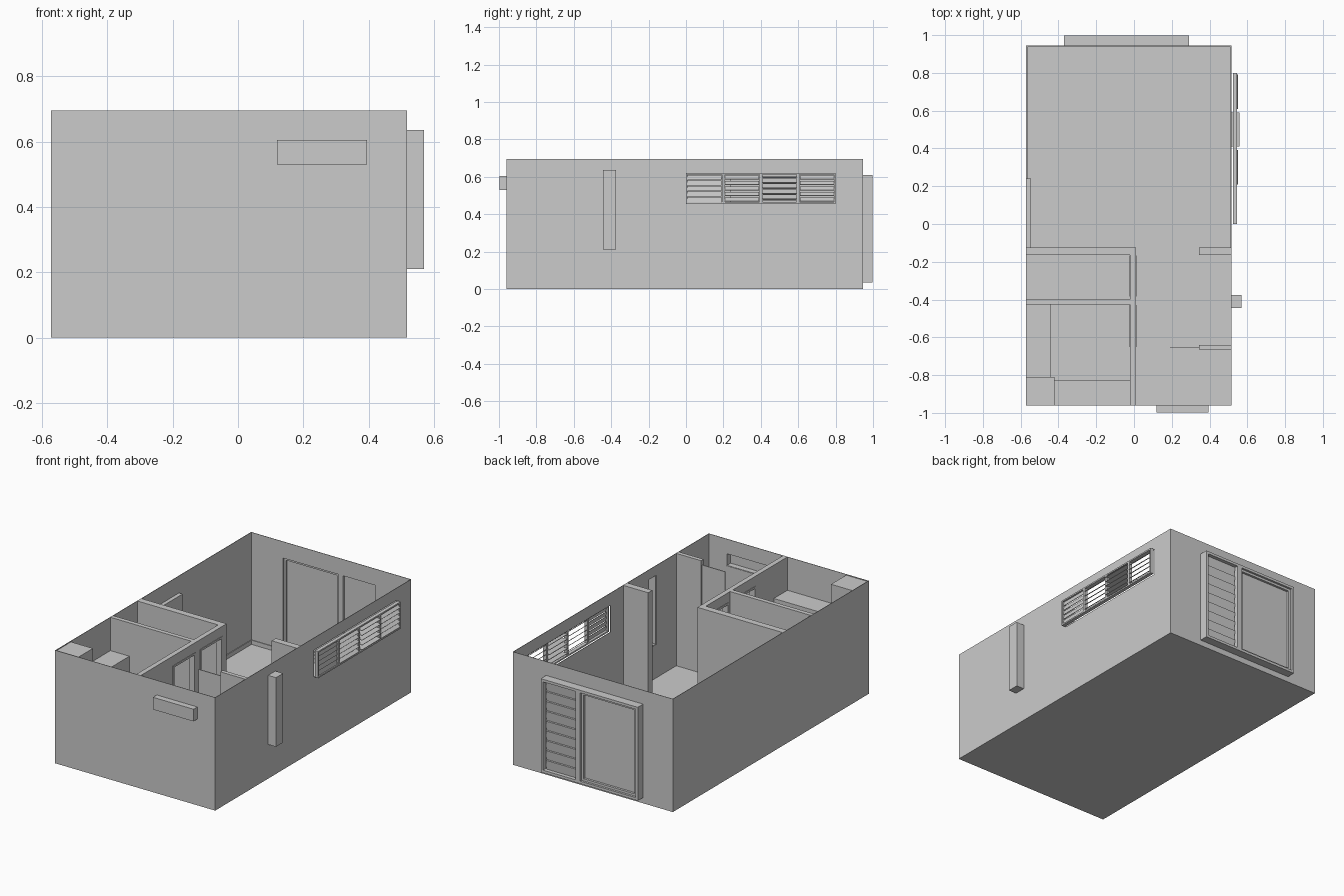
import bpy, bmesh, math
from mathutils import Matrix, Vector

if "Cube" in bpy.data.objects:
    bpy.data.objects.remove(bpy.data.objects["Cube"])

X0, X1, Y0, Y1, H = -0.572, 0.517, -0.96, 0.945, 0.695


def finish(name, bm):
    bmesh.ops.recalc_face_normals(bm, faces=bm.faces)
    me = bpy.data.meshes.new(name)
    bm.to_mesh(me)
    bm.free()
    ob = bpy.data.objects.new(name, me)
    bpy.context.collection.objects.link(ob)
    return ob


def add_box(bm, x, y, z, tilt=0.0):
    """Add a box from (min, max) pairs, optionally tilted about its y axis."""
    c = Vector(((x[0] + x[1]) / 2, (y[0] + y[1]) / 2, (z[0] + z[1]) / 2))
    m = Matrix.Translation(c) @ Matrix.Rotation(tilt, 4, 'Y') @ Matrix.Diagonal(
        (x[1] - x[0], y[1] - y[0], z[1] - z[0], 1))
    return bmesh.ops.create_cube(bm, size=1, matrix=m)['verts']


def box(name, x, y, z):
    bm = bmesh.new()
    add_box(bm, x, y, z)
    return finish(name, bm)


def wall(name, axis, pos, thick, u, holes=()):
    """Upright wall at pos on the given axis, spanning u, with (u0,u1,z0,z1) holes."""
    us = sorted({*u, *(v for h in holes for v in h[:2])})
    zs = sorted({0.0, H, *(v for h in holes for v in h[2:])})
    bm = bmesh.new()
    for a, b in zip(us, us[1:]):
        for c, d in zip(zs, zs[1:]):
            mu, mz = (a + b) / 2, (c + d) / 2
            if any(h[0] < mu < h[1] and h[2] < mz < h[3] for h in holes):
                continue
            pts = [(a, c), (b, c), (b, d), (a, d)]
            bm.faces.new([bm.verts.new((pos, p, q) if axis == 'x' else (p, pos, q))
                          for p, q in pts])
    bmesh.ops.remove_doubles(bm, verts=bm.verts, dist=1e-5)
    ext = bmesh.ops.extrude_face_region(bm, geom=bm.faces[:], use_keep_orig=True)
    vs = [g for g in ext['geom'] if isinstance(g, bmesh.types.BMVert)]
    bmesh.ops.translate(bm, verts=vs, vec=(thick, 0, 0) if axis == 'x' else (0, thick, 0))
    bmesh.ops.dissolve_limit(bm, angle_limit=0.01, verts=bm.verts, edges=bm.edges)
    return finish(name, bm)


def niche(name, x, y, z, open_dir):
    """Box recess with the side towards the room left open."""
    bm = bmesh.new()
    add_box(bm, x, y, z)
    bmesh.ops.recalc_face_normals(bm, faces=bm.faces)
    bm.normal_update()
    d = Vector(open_dir)
    bmesh.ops.delete(bm, geom=[f for f in bm.faces if f.normal.dot(d) > 0.9], context='FACES')
    ob = finish(name, bm)
    mod = ob.modifiers.new("thickness", 'SOLIDIFY')
    mod.thickness = 0.003


def frame(name, axis, depth, u, z, w, bottom=True):
    """Rectangular frame of bars of width w."""
    bars = [((u[0], u[0] + w), z), ((u[1] - w, u[1]), z),
            ((u[0] + w, u[1] - w), (z[1] - w, z[1]))]
    if bottom:
        bars.append(((u[0] + w, u[1] - w), (z[0], z[0] + w)))
    bm = bmesh.new()
    for uu, zz in bars:
        if axis == 'x':
            add_box(bm, depth, uu, zz)
        else:
            add_box(bm, uu, depth, zz)
    return finish(name, bm)


# Outer shell with openings
T = 0.003
wall("left_wall", 'x', X0, T, (Y0, Y1))
wall("right_wall", 'x', X1, -T, (Y0, Y1),
     [(0.0, 0.8, 0.455, 0.62), (-0.445, -0.375, 0.21, 0.635)])
wall("front_wall", 'y', Y0, T, (X0, X1), [(0.12, 0.395, 0.53, 0.605)])
wall("back_wall", 'y', Y1, -T, (X0, X1), [(-0.37, 0.29, 0.035, 0.61)])

# Floors and skirting of the main room
box("main_floor", (X0, X1), (-0.14, Y1), (0, 0.008))
box("rear_floor", (X0, X1), (Y0, -0.14), (0, 0.004))
box("left_skirting", (X0 + T, X0 + 0.007), (0.24, Y1 - T), (0.008, 0.034))
box("right_skirting", (X1 - 0.007, X1 - T), (-0.125, Y1 - T), (0.008, 0.034))
box("back_skirting", (X0 + 0.007, X1 - 0.007), (Y1 - 0.007, Y1 - T), (0.008, 0.034))

# Interior walls
doors = [(-0.65, -0.43), (-0.385, -0.168)]
wall("cross_wall", 'y', -0.165, 0.04, (X0 + T, 0.01))
wall("corridor_wall", 'x', -0.02, 0.03, (Y0 + T, -0.165),
     [(a, b, 0.0, 0.635) for a, b in doors])
wall("room_divider", 'y', -0.427, 0.027, (X0 + T, -0.02))
wall("entry_stub", 'y', -0.165, 0.04, (0.345, X1 - T))
wall("shower_stub", 'y', -0.665, 0.025, (0.345, X1 - T))
box("shower_screen", (0.19, 0.345), (-0.655, -0.650), (0.004, 0.665))
box("side_panel", (X0 + T, -0.545), (-0.125, 0.24), (0.008, 0.59))
for i, d in enumerate(doors):
    frame(f"door_frame_{i + 1}", 'x', (-0.023, 0.013), d, (0.004, 0.635), 0.012, False)

# Fitted units in the front left room
box("corner_column", (X0 + T, -0.42), (Y0 + T, -0.81), (0.004, 0.69))
for part, lo, hi, inset in (("upper_cabinet", 0.32, 0.49, 0), ("base_cabinet", 0.004, 0.24, 0)):
    box("left_" + part, (X0 + T, -0.44), (-0.81, -0.427), (lo, hi))
    box("front_" + part, (-0.42, -0.02), (Y0 + T, -0.825), (lo, hi))

# Recessed niches
niche("front_niche", (0.12, 0.395), (-0.997, Y0), (0.53, 0.605), (0, 1, 0))
niche("right_niche", (X1, 0.57), (-0.445, -0.375), (0.21, 0.635), (-1, 0, 0))

# Back door: surround, centre post, plain leaf, slatted leaf
D0, D1 = 0.942, 0.997
frame("back_door_surround", 'y', (D0, D1), (-0.37, 0.29), (0.035, 0.61), 0.016)
box("back_door_post", (0.022, 0.054), (D0, D1), (0.051, 0.594))
frame("plain_leaf_frame", 'y', (0.952, 0.984), (-0.354, 0.022), (0.051, 0.594), 0.014)
box("plain_leaf_panel", (-0.340, 0.008), (0.964, 0.970), (0.065, 0.580))
box("slatted_leaf_panel", (0.054, 0.274), (0.960, 0.968), (0.051, 0.594))
bm = bmesh.new()
n, lo, hi = 9, 0.051, 0.594
step = (hi - lo) / n
for i in range(n):
    vs = add_box(bm, (0.060, 0.268), (0.968, 0.980),
                 (lo + i * step, lo + (i + 1) * step - 0.004))
    for v in vs:  # taper the lower outer edge like lapped boards
        if v.co.y > 0.975 and v.co.z < lo + i * step + 0.01:
            v.co.y -= 0.006
finish("door_boards", bm)

# Right window: outer frame and four banks of louvres at different angles
WX = (0.524, 0.546)
frame("window_frame", 'x', WX, (0.0, 0.8), (0.455, 0.62), 0.009)
for i in (1, 2, 3):
    box(f"window_mullion_{i}", WX, (0.2 * i - 0.008, 0.2 * i + 0.008), (0.464, 0.611))
for i, (tilt, width) in enumerate(((80, 0.027), (38, 0.032), (8, 0.042), (38, 0.032))):
    bm = bmesh.new()
    for k in range(5):
        z = 0.464 + 0.147 * (k + 0.5) / 5
        add_box(bm, (0.537 - width / 2, 0.537 + width / 2),
                (0.2 * i + 0.009, 0.2 * i + 0.191), (z - 0.0015, z + 0.0015),
                math.radians(tilt))
    finish(f"louvre_bank_{i + 1}", bm)
